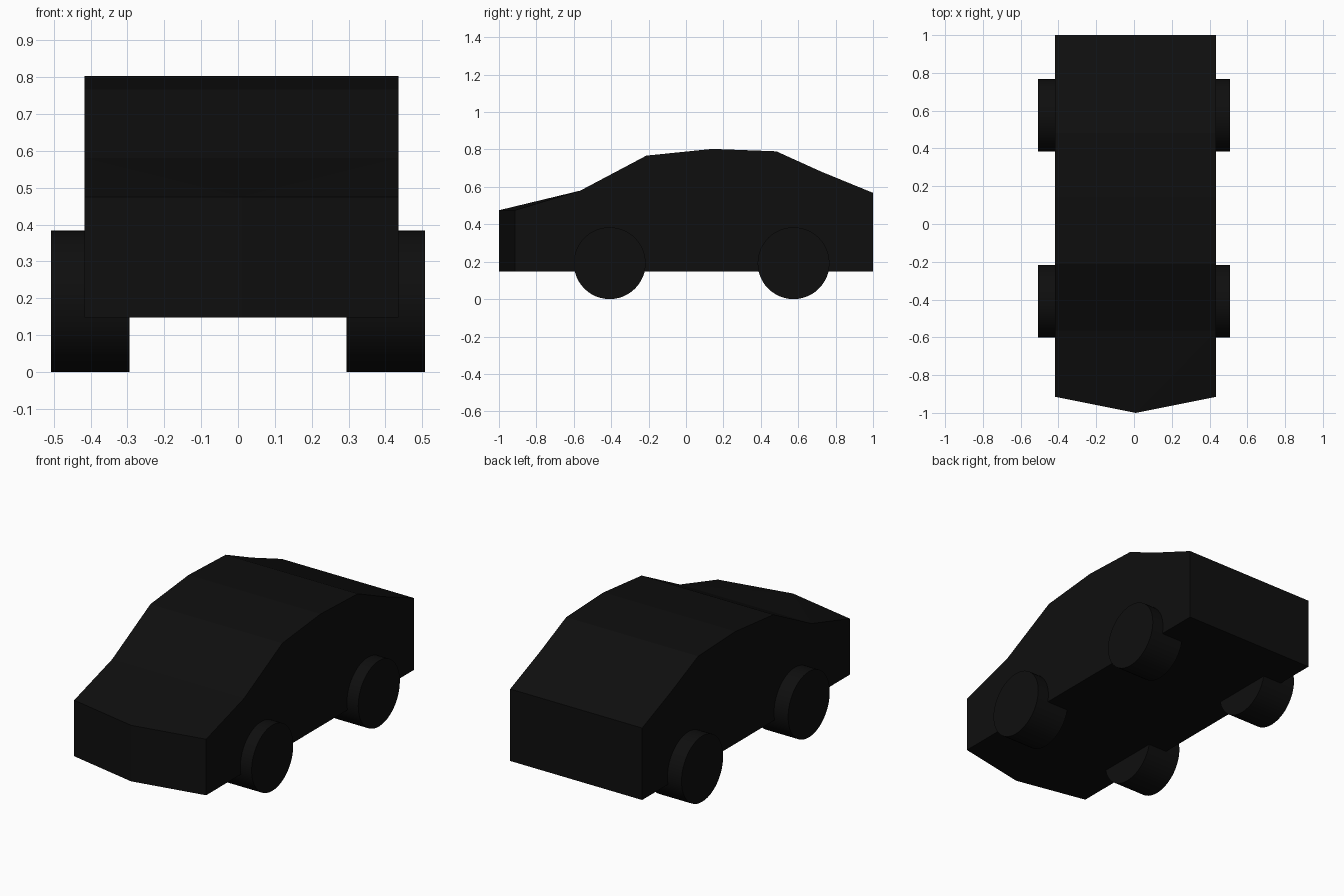
import bpy, bmesh, math

if "Cube" in bpy.data.objects:
    bpy.data.objects.remove(bpy.data.objects["Cube"])

black = bpy.data.materials.new("near black paint")
black.diffuse_color = (0.0045, 0.0045, 0.0045, 1)
black.use_nodes = True
black.node_tree.nodes["Principled BSDF"].inputs["Base Color"].default_value = black.diffuse_color

X_LEFT, X_RIGHT = -0.417, 0.435
NOSE_Y, FLOOR_Z, HOOD_Z = -1.0, 0.148, 0.475

# Side outline (y, z), from the front bottom over the roof to the rear bottom
PROFILE = [(-0.915, FLOOR_Z), (-0.915, HOOD_Z), (-0.565, 0.58), (-0.212, 0.767),
           (0.14, 0.803), (0.483, 0.79), (0.724, 0.681), (1.0, 0.568), (1.0, FLOOR_Z)]


def finish(bm, name):
    bmesh.ops.recalc_face_normals(bm, faces=bm.faces)
    mesh = bpy.data.meshes.new(name)
    bm.to_mesh(mesh)
    bm.free()
    mesh.materials.append(black)
    ob = bpy.data.objects.new(name, mesh)
    bpy.context.collection.objects.link(ob)
    return ob


# Car body: side outline spanned across the width, with a pointed nose
bm = bmesh.new()
left = [bm.verts.new((X_LEFT, y, z)) for y, z in PROFILE]
right = [bm.verts.new((X_RIGHT, y, z)) for y, z in PROFILE]
mid = (X_LEFT + X_RIGHT) / 2
nose_low = bm.verts.new((mid, NOSE_Y, FLOOR_Z))
nose_top = bm.verts.new((mid, NOSE_Y, HOOD_Z))
bm.faces.new(left)
bm.faces.new(right)
for i in range(2, len(PROFILE) - 1):              # windscreen, roof, back
    bm.faces.new((left[i], left[i + 1], right[i + 1], right[i]))
for side in (left, right):                        # nose panels and bonnet edges
    bm.faces.new((side[0], side[1], nose_top, nose_low))
    bm.faces.new((side[1], side[2], nose_top))
bm.faces.new((nose_top, left[2], right[2]))       # bonnet
bm.faces.new((nose_low, left[0], left[-1], right[-1], right[0]))  # floor
finish(bm, "car_body")

# Four wheels: wide cylinders lying across the car
RADIUS, INNER, OUTER = 0.192, 0.295, 0.508
for end, y in (("front", -0.408), ("rear", 0.575)):
    for side, s in (("left", -1), ("right", 1)):
        bpy.ops.mesh.primitive_cylinder_add(
            vertices=48, radius=RADIUS, depth=OUTER - INNER,
            location=(s * (INNER + OUTER) / 2, y, RADIUS),
            rotation=(0, math.pi / 2, 0))
        wheel = bpy.context.object
        wheel.name = f"{end}_{side}_wheel"
        wheel.data.materials.append(black)
        bpy.ops.object.shade_smooth_by_angle(angle=math.radians(30))
